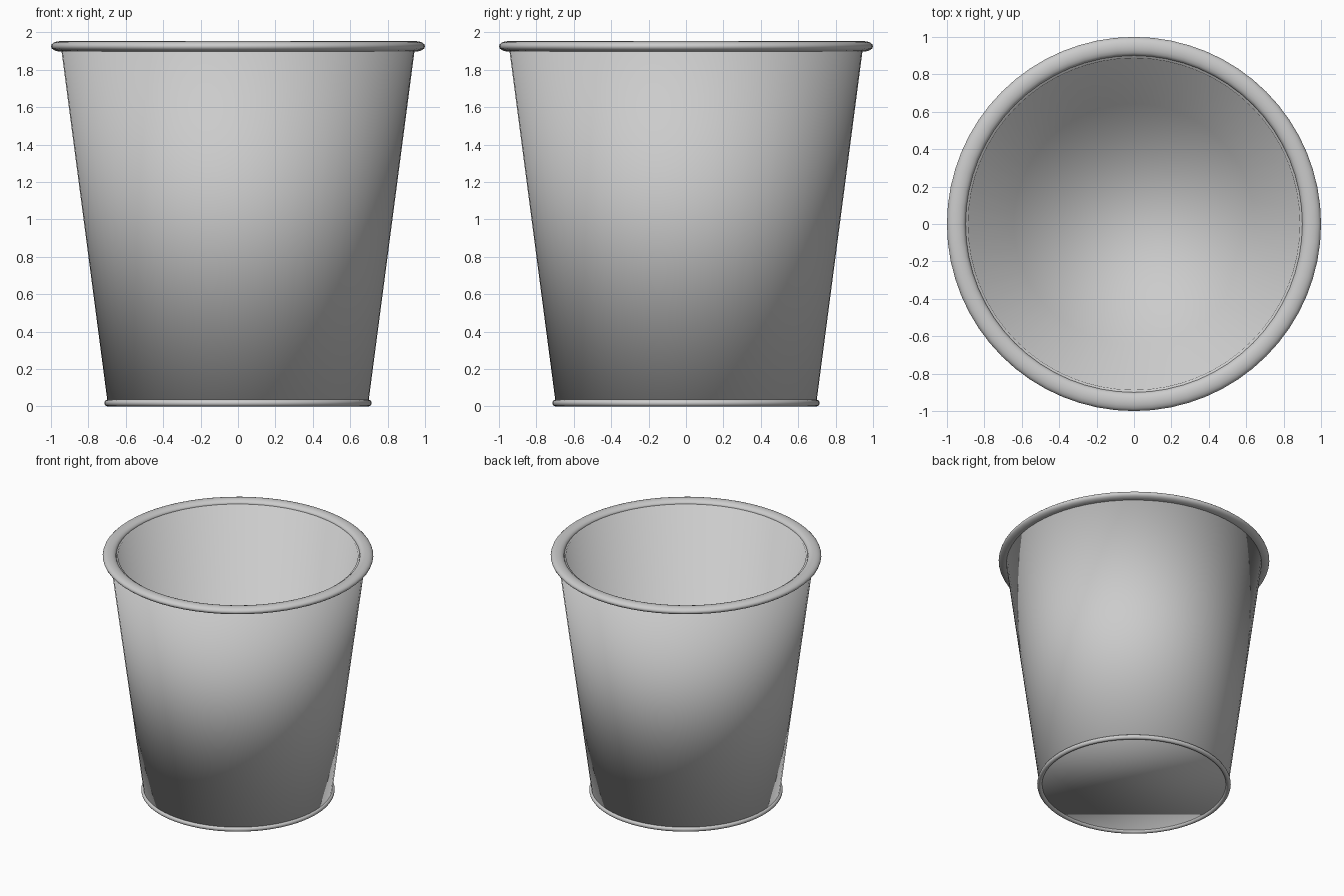
import bpy
import bmesh
from math import cos, sin, tau

if "Cube" in bpy.data.objects:
    bpy.data.objects.remove(bpy.data.objects["Cube"])

SEGMENTS = 64


def lathe(name, profile, closed=False, capped=False):
    """Revolve a list of (radius, z) points around the z axis."""
    bm = bmesh.new()
    rings = [[bm.verts.new((r * cos(tau * i / SEGMENTS), r * sin(tau * i / SEGMENTS), z))
              for i in range(SEGMENTS)] for r, z in profile]
    pairs = list(zip(rings, rings[1:]))
    if closed:
        pairs.append((rings[-1], rings[0]))
    for low, high in pairs:
        for i in range(SEGMENTS):
            j = (i + 1) % SEGMENTS
            bm.faces.new((low[i], low[j], high[j], high[i]))
    if capped:
        bm.faces.new(rings[0][::-1])
        bm.faces.new(rings[-1])
    bmesh.ops.recalc_face_normals(bm, faces=bm.faces)
    for face in bm.faces:
        face.smooth = True
    mesh = bpy.data.meshes.new(name)
    bm.to_mesh(mesh)
    bm.free()
    obj = bpy.data.objects.new(name, mesh)
    bpy.context.collection.objects.link(obj)
    return obj


def ring(name, radius, z, half_width, half_height, sides=16):
    """Rolled bead with an elliptical cross-section."""
    lathe(name, [(radius + half_width * cos(tau * k / sides),
                  z + half_height * sin(tau * k / sides)) for k in range(sides)], closed=True)


# Tapered body: outer wall, top edge, inner wall, with outer and inner floors
lathe("bucket_body", [(0.697, 0.018), (0.947, 1.925), (0.887, 1.925), (0.643, 0.07)], capped=True)

# Wide flattened lip and thin foot bead
ring("top_rim", 0.95, 1.925, 0.05, 0.028)
ring("base_rim", 0.697, 0.018, 0.018, 0.018)
